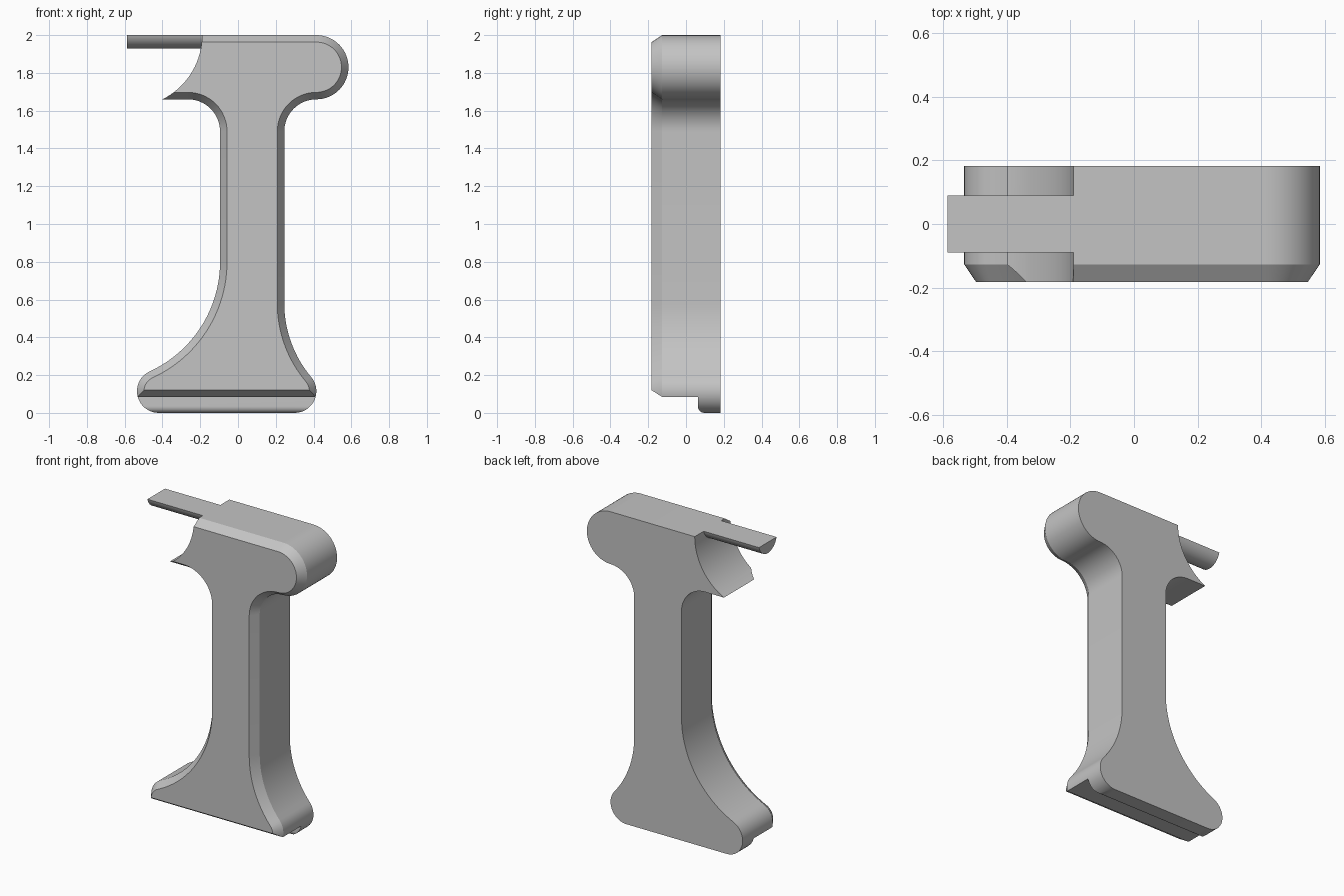
import bpy, bmesh
from math import sin, cos, radians, atan2, degrees, pi

cube = bpy.data.objects.get("Cube")
if cube:
    bpy.data.objects.remove(cube, do_unlink=True)

grey = bpy.data.materials.new("plain grey")
grey.use_nodes = True
colour = (0.55, 0.55, 0.55, 1)
grey.diffuse_color = colour
grey.node_tree.nodes["Principled BSDF"].inputs["Base Color"].default_value = colour

HALF = 0.182      # half depth of the bracket
INSET = 0.037     # front chamfer, across the face
DEPTH = 0.055     # front chamfer, into the depth


def arc(cx, cz, r, start, end, steps=16, drop_last=False):
    pts = []
    for i in range(steps + (0 if drop_last else 1)):
        a = radians(start + (end - start) * i / steps)
        pts.append((cx + r * cos(a), cz + r * sin(a)))
    return pts


def loft(name, loops):
    """Skin matching closed loops of 3D points and cap both ends."""
    bm = bmesh.new()
    rings = [[bm.verts.new(p) for p in loop] for loop in loops]
    n = len(rings[0])
    for a, b in zip(rings, rings[1:]):
        for i in range(n):
            j = (i + 1) % n
            bm.faces.new((a[i], a[j], b[j], b[i]))
    bm.faces.new(rings[0])
    bm.faces.new(rings[-1])
    bmesh.ops.recalc_face_normals(bm, faces=bm.faces)
    mesh = bpy.data.meshes.new(name)
    bm.to_mesh(mesh)
    bm.free()
    obj = bpy.data.objects.new(name, mesh)
    bpy.context.collection.objects.link(obj)
    obj.data.materials.append(grey)
    return obj


def select(obj):
    bpy.ops.object.select_all(action='DESELECT')
    obj.select_set(True)
    bpy.context.view_layer.objects.active = obj


def cut(obj, cutter):
    cutter.hide_render = True
    mod = obj.modifiers.new("cut", 'BOOLEAN')
    mod.operation = 'DIFFERENCE'
    mod.solver = 'EXACT'
    mod.object = cutter
    select(obj)
    bpy.ops.object.modifier_apply(modifier=mod.name)
    bpy.data.objects.remove(cutter, do_unlink=True)


def outline(d):
    """Bracket outline, moved inward by d; convex arcs shrink, hollows grow."""
    foot, head = 0.115, 0.17
    right = degrees(atan2(0.465, 0.551))
    left = degrees(atan2(0.685, -0.313))
    pts = arc(0.30, foot, foot - d, -90, right, drop_last=True)
    pts += arc(0.851, 0.58, 0.606 + d, 180 + right, 180)
    pts += arc(0.415, 1.49, head + d, 180, 90, drop_last=True)
    pts += arc(0.415, 1.83, head - d, -90, 90, 32)
    pts += [(-0.45, 2 - d), (-0.45, 1.66 + d)]
    pts += arc(-0.265, 1.49, head + d, 90, 0)
    pts += arc(-0.733, 0.8, 0.638 + d, 0, left - 180, 24, drop_last=True)
    pts += arc(-0.42, foot, foot - d, left, 270)
    return pts


# Bracket body with a chamfered front edge
layers = [(-HALF, INSET), (-HALF + DEPTH, 0), (HALF, 0)]
body = loft("bracket_body", [[(x, y, z) for x, z in outline(d)] for y, d in layers])

# Round scoop at the upper left end
ring = arc(-0.57, 2.0, 0.38, 0, 360, 96, drop_last=True)
cut(body, loft("scoop_cutter", [[(x, y, z) for x, z in ring] for y in (-0.4, 0.4)]))

# Step under the foot: chamfered front, ledge and rounded lip
r = 0.035
step = [(-0.4, -0.1), (-0.4, 0.259), (-HALF, 0.12), (-HALF + DEPTH, 0.085), (0.063, 0.085)]
step += arc(0.063 + r, r, r, 180, 266, 8)
step += [(0.063 + r, -0.1)]
cut(body, loft("step_cutter", [[(x, y, z) for y, z in step] for x in (-0.9, 0.9)]))

# Half-round pin lying flush with the top
half_round = arc(0, 2.023, 0.093, -165.7, -14.3, 24)
pin = loft("pin", [[(x, y, z) for y, z in half_round] for x in (-0.588, -0.19)])

for obj in (body, pin):
    select(obj)
    bpy.ops.object.shade_smooth_by_angle(angle=radians(25))
